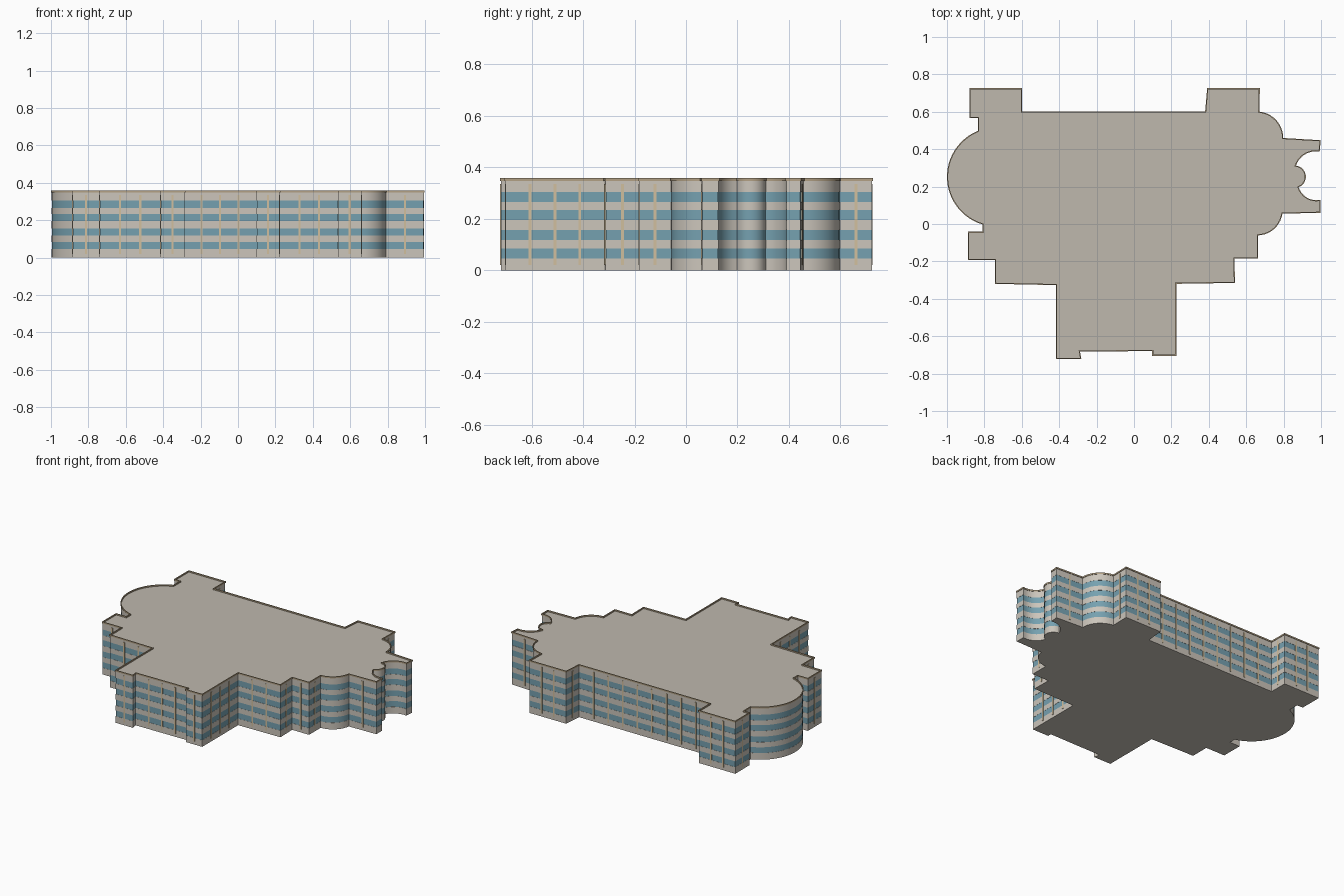
import bpy, bmesh, math
from mathutils import Vector, Matrix

if "Cube" in bpy.data.objects:
    bpy.data.objects.remove(bpy.data.objects["Cube"])


def material(name, rgb):
    m = bpy.data.materials.new(name)
    lin = [c / 12.92 if c <= 0.04045 else ((c + 0.055) / 1.055) ** 2.4 for c in rgb]
    m.diffuse_color = (*lin, 1)
    m.use_nodes = True
    m.node_tree.nodes["Principled BSDF"].inputs["Base Color"].default_value = m.diffuse_color
    return m


WALL = material("wall stone", (0.80, 0.775, 0.735))
GLASS = material("window blue", (0.46, 0.63, 0.69))
ROOF = material("roof grey beige", (0.75, 0.725, 0.68))
TRIM = material("parapet tan", (0.70, 0.63, 0.52))
MULL = material("mullion tan", (0.82, 0.75, 0.62))


def arc(p0, pm, p1, n):
    """Points on the circle through three points, ends included."""
    a, b, c = Vector(p0), Vector(pm), Vector(p1)
    d = 2 * (a.x * (b.y - c.y) + b.x * (c.y - a.y) + c.x * (a.y - b.y))
    A, B, C = a.dot(a), b.dot(b), c.dot(c)
    o = Vector(((A * (b.y - c.y) + B * (c.y - a.y) + C * (a.y - b.y)) / d,
                (A * (c.x - b.x) + B * (a.x - c.x) + C * (b.x - a.x)) / d))
    t0, tm, t1 = (math.atan2(*(p - o).yx) for p in (a, b, c))
    sweep, mid = (t1 - t0) % math.tau, (tm - t0) % math.tau
    if mid > sweep:
        sweep -= math.tau
    r = (a - o).length
    return [(o.x + r * math.cos(t0 + sweep * i / n),
             o.y + r * math.sin(t0 + sweep * i / n)) for i in range(n + 1)]


# Footprint, counter-clockwise from the front left corner
plan = [(-.414, -.72), (-.285, -.72), (-.292, -.68), (.1, -.676), (.1, -.702), (.223, -.702),
        (.223, -.317), (.537, -.312), (.534, -.182), (.661, -.182)]
plan += arc((.661, -.058), (.754, -.018), (.791, .058), 10)
plan += [(.994, .063)]
plan += arc((.994, .126), (.908, .149), (.877, .198), 8)
plan += arc((.877, .198), (.916, .255), (.862, .31), 10)[1:]
plan += arc((.862, .31), (.908, .372), (.99, .39), 8)[1:]
plan += [(.995, .445)]
plan += arc((.795, .457), (.757, .555), (.667, .598), 10)
plan += [(.67, .723), (.394, .723), (.383, .599), (-.602, .599), (-.602, .723),
         (-.876, .723), (-.876, .57), (-.832, .57)]
plan += arc((-.832, .496), (-.997, .25), (-.808, .0), 24)
plan += [(-.808, -.044), (-.884, -.044), (-.884, -.19), (-.74, -.19),
         (-.74, -.317), (-.414, -.324)]
plan = [Vector(p) for p in plan]


def offset(d):
    """Mitred outward offset of the footprint."""
    out = []
    for i, p in enumerate(plan):
        e0 = (p - plan[i - 1]).normalized()
        e1 = (plan[(i + 1) % len(plan)] - p).normalized()
        n0, n1 = Vector((e0.y, -e0.x)), Vector((e1.y, -e1.x))
        out.append(p + (n0 + n1) * d / (1 + n0.dot(n1)))
    return out


def finish(name, bm, mats, smooth=True):
    me = bpy.data.meshes.new(name)
    bm.to_mesh(me)
    bm.free()
    for m in mats:
        me.materials.append(m)
    ob = bpy.data.objects.new(name, me)
    bpy.context.collection.objects.link(ob)
    if smooth:
        me.shade_smooth()
        me.set_sharp_from_angle(angle=math.radians(35))
    return ob


def loft(name, profile, mats, rule=None, bottom=False):
    """Sweep an (offset, height) profile around the footprint."""
    bm = bmesh.new()
    rings = [[bm.verts.new((p.x, p.y, z)) for p in offset(d)] for d, z in profile]
    n = len(plan)
    for k in range(len(rings) - 1):
        a, b = rings[k], rings[k + 1]
        for i in range(n):
            j = (i + 1) % n
            f = bm.faces.new((a[i], a[j], b[j], b[i]))
            f.material_index = rule(profile[k], profile[k + 1]) if rule else 0
    if bottom:
        bm.faces.new(rings[0][::-1])
    return finish(name, bm, mats)


# Walls with four slightly recessed window bands
INSET = -.001
prof = [(0, 0)]
for lo, hi in ((.045, .084), (.118, .157), (.195, .234), (.266, .305)):
    prof += [(0, lo), (INSET, lo), (INSET, hi), (0, hi)]
prof.append((0, .348))
loft("walls", prof, [WALL, GLASS],
     lambda a, b: int(a[0] < 0 and b[0] < 0), bottom=True)

# Thin parapet cap
loft("parapet", [(0, .348), (.003, .348), (.003, .358), (-.003, .358), (-.003, .348)], [TRIM])

# Flat roof deck
bm = bmesh.new()
bm.faces.new([bm.verts.new((p.x, p.y, .349)) for p in offset(-.002)])
finish("roof", bm, [ROOF], smooth=False)

# Vertical mullions, evenly spaced on every long straight wall
bm = bmesh.new()
for i, p in enumerate(plan):
    e = plan[(i + 1) % len(plan)] - p
    bays = math.ceil(e.length / .11)
    for k in range(1, bays):
        c = p + e * k / bays
        mat = (Matrix.Translation((c.x, c.y, .178))
               @ Matrix.Rotation(math.atan2(e.y, e.x), 4, 'Z')
               @ Matrix.Diagonal((.011, .005, .315, 1)))
        bmesh.ops.create_cube(bm, size=1, matrix=mat)
finish("mullions", bm, [MULL], smooth=False)
